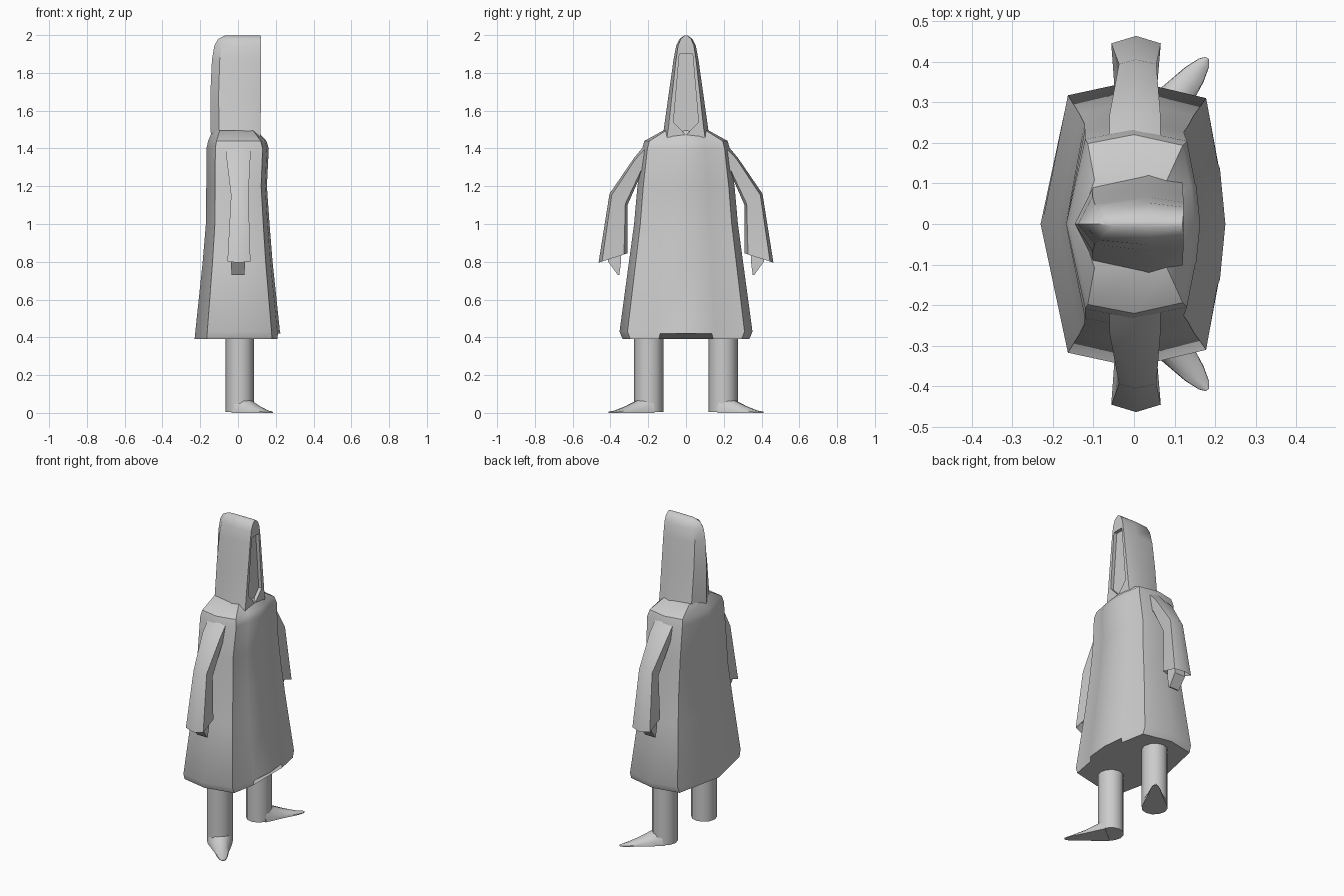
import bpy, bmesh, math
from mathutils import Vector

if "Cube" in bpy.data.objects:
    bpy.data.objects.remove(bpy.data.objects["Cube"])


def finish(ob, angle=40):
    bpy.ops.object.select_all(action='DESELECT')
    ob.select_set(True)
    bpy.context.view_layer.objects.active = ob
    bpy.ops.object.shade_smooth_by_angle(angle=math.radians(angle))


def loft(name, rings, angle=40, smooth=True):
    """Skin a list of equal-length closed rings and cap both ends."""
    bm = bmesh.new()
    vs = [[bm.verts.new(p) for p in r] for r in rings]
    n = len(rings[0])
    for a, b in zip(vs, vs[1:]):
        for i in range(n):
            j = (i + 1) % n
            bm.faces.new((a[i], a[j], b[j], b[i]))
    bm.faces.new(vs[0])
    bm.faces.new(vs[-1])
    bmesh.ops.recalc_face_normals(bm, faces=bm.faces)
    me = bpy.data.meshes.new(name)
    bm.to_mesh(me)
    bm.free()
    ob = bpy.data.objects.new(name, me)
    bpy.context.collection.objects.link(ob)
    if smooth:
        finish(ob, angle)
    return ob


def mirrored(half):
    """Complete a half outline (y >= 0) across y = 0."""
    return half + [(x, -y, z) for x, y, z in reversed(half) if y > 1e-6]


# Robe: long flared gown with a raised hem at the front
shape = [(1, 0), (.94, .41), (.925, .43), (.8, .88), (0, 1), (-.72, .9), (-1, 0)]
levels = [(.39, .23, .225, .335), (.43, .226, .222, .352), (.8, .187, .183, .302),
          (1.0, .17, .167, .275), (1.2, .168, .153, .257), (1.4, .167, .163, .232),
          (1.44, .158, .15, .22), (1.495, .135, .10, .12)]
rings = []
for z, back, front, side in levels:
    rings.append(mirrored([((front if x > 0 else back) * x, side * y,
                            .42 if z == .39 and x > .93 else z) for x, y in shape]))
loft("robe", rings)

# Hood: tall narrow cowl with a flat front
hood_levels = [(1.44, -.142, .12, .13), (1.5, -.145, .12, .118), (1.7, -.146, .121, .09),
               (1.87, -.138, .122, .066), (1.945, -.125, .122, .052),
               (1.98, -.105, .122, .034), (1.998, -.07, .12, .008)]
hood = loft("hood", [mirrored([(f, s * .8, z), (f * .3, s, z), (b * .7, s * .75, z), (b, 0, z)])
                     for z, b, f, s in hood_levels], smooth=False)

# Face opening recessed into the hood
face = [(-.035, 1.9), (.035, 1.9), (.066, 1.54), (0, 1.47), (-.066, 1.54)]
cutter = loft("face_cutter", [[(x, y, z) for y, z in face] for x in (.1, .2)], smooth=False)
cutter.hide_render = True
mod = hood.modifiers.new("opening", 'BOOLEAN')
mod.operation = 'DIFFERENCE'
mod.solver = 'EXACT'
mod.object = cutter
bpy.context.view_layer.objects.active = hood
bpy.ops.object.modifier_apply(modifier=mod.name)
bpy.data.objects.remove(cutter)
finish(hood)

for s, side in ((1, "left"), (-1, "right")):
    # Sleeve: outer and inner edges in y-z, with front and back depth
    sections = [((.20, 1.44), (.19, 1.25), -.06, .065),
                ((.275, 1.35), (.235, 1.27), -.06, .065),
                ((.405, 1.16), (.31, 1.10), -.037, .055),
                ((.463, .795), (.31, .845), -.056, .066),
                ((.44, .84), (.33, .875), -.045, .055)]
    rings = []
    for out, inn, xb, xf in sections:
        o, i = Vector(out), Vector(inn)
        ring = []
        for x, t in ((.005, 0), (xf, .12), (xf * .85, .88), (.005, 1), (xb * .85, .88), (xb, .12)):
            p = o.lerp(i, t)
            ring.append((x, s * p.x, p.y))
        rings.append(ring)
    loft(side + "_sleeve", rings, 35)

    # Hand: small wedge below the cuff
    loft(side + "_hand", [[(x, s * (c - w), z), (x, s * (c + w), z),
                           (-x, s * (c + w), z), (-x, s * (c - w), z)]
                          for z, c, w, x in ((.90, .375, .035, .03), (.80, .378, .034, .038),
                                             (.73, .357, .004, .034))], 30)

    # Leg: rounded post
    leg = [[(.01 + .075 * math.cos(a), s * (.197 + .077 * math.sin(a)), z)
            for a in (k * math.tau / 12 for k in range(12))] for z in (.004, .46)]
    loft(side + "_leg", leg)

    # Foot: pointed shoe turned outwards
    u, v = Vector((.63, .777)), Vector((-.777, .63))
    rings = []
    for d, w, h in ((.02, .073, .12), (.07, .062, .068), (.145, .043, .038),
                    (.22, .029, .014), (.258, .016, .009), (.272, .005, .008)):
        ring = []
        for q, z in ((-1, 0), (1, 0), (.95, h * .45), (.5, h * .9), (0, h), (-.5, h * .9), (-.95, h * .45)):
            p = Vector((.01, .197)) + u * d + v * (w * q)
            ring.append((p.x, s * p.y, z))
        rings.append(ring)
    loft(side + "_foot", rings)
